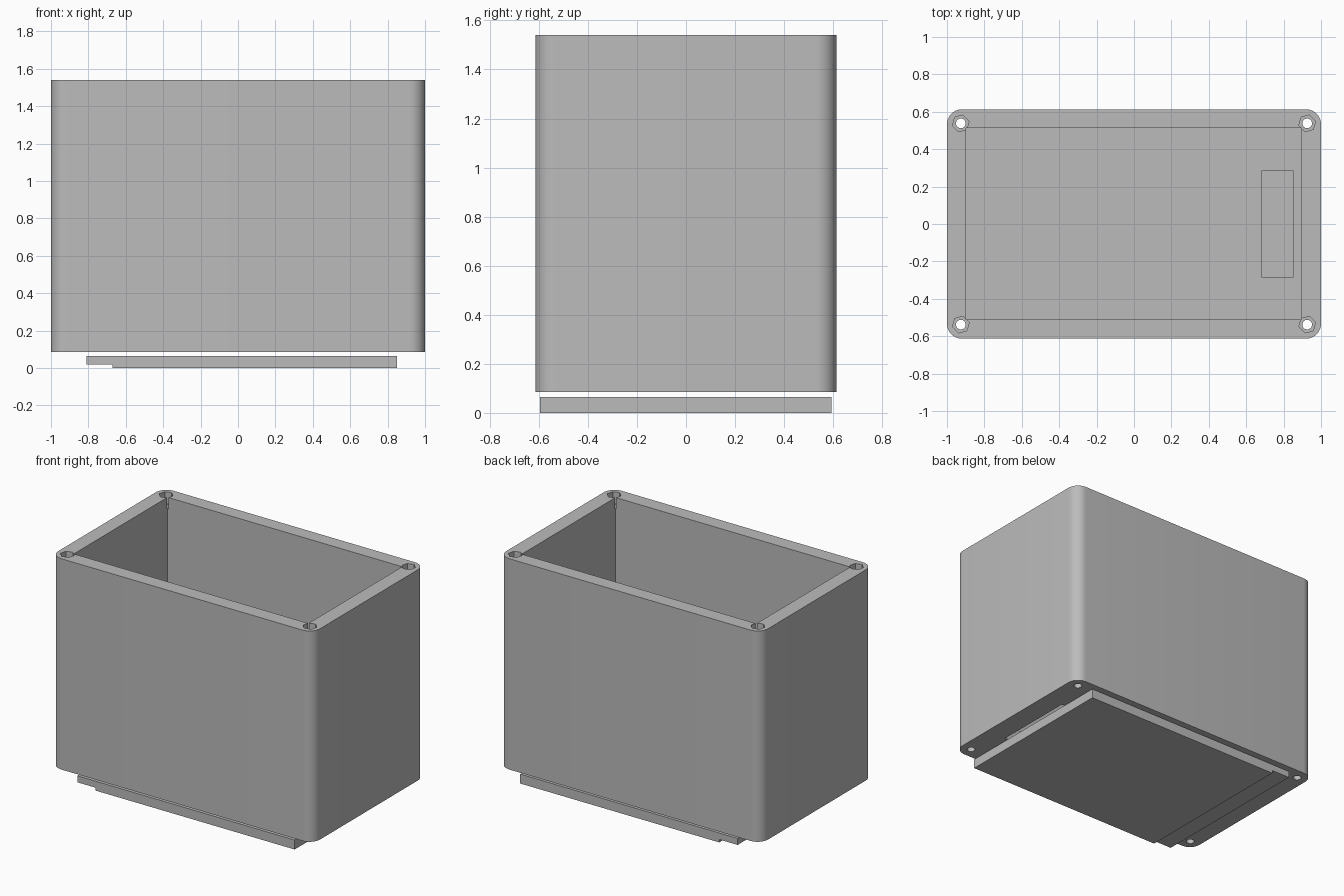
import bpy, bmesh, math

if "Cube" in bpy.data.objects:
    bpy.data.objects.remove(bpy.data.objects["Cube"], do_unlink=True)

grey = bpy.data.materials.new("plain grey")
grey.use_nodes = True
COLOUR = (0.5, 0.5, 0.5, 1)
grey.diffuse_color = COLOUR
grey.node_tree.nodes["Principled BSDF"].inputs["Base Color"].default_value = COLOUR

BOTTOM, TOP = 0.085, 1.54
HALF_X, HALF_Y, RADIUS = 1.0, 0.613, 0.08


def prism(name, outline, depth):
    """Extrude a closed outline of 3D points along a vector."""
    bm = bmesh.new()
    face = bm.faces.new([bm.verts.new(p) for p in outline])
    extruded = bmesh.ops.extrude_face_region(bm, geom=[face])["geom"]
    moved = [v for v in extruded if isinstance(v, bmesh.types.BMVert)]
    bmesh.ops.translate(bm, verts=moved, vec=depth)
    bmesh.ops.recalc_face_normals(bm, faces=bm.faces)
    mesh = bpy.data.meshes.new(name)
    bm.to_mesh(mesh)
    bm.free()
    mesh.materials.append(grey)
    obj = bpy.data.objects.new(name, mesh)
    bpy.context.collection.objects.link(obj)
    return obj


def block(name, x0, x1, y0, y1, z0, z1):
    corners = [(x0, y0, z0), (x1, y0, z0), (x1, y1, z0), (x0, y1, z0)]
    return prism(name, corners, (0, 0, z1 - z0))


def column(name, x, y, radius, sides, turn, z0, z1):
    ring = [(x + radius * math.cos(turn + math.tau * i / sides),
             y + radius * math.sin(turn + math.tau * i / sides), z0)
            for i in range(sides)]
    return prism(name, ring, (0, 0, z1 - z0))


def cut(target, cutter):
    cutter.hide_render = True
    mod = target.modifiers.new("cut", "BOOLEAN")
    mod.operation, mod.solver, mod.object = "DIFFERENCE", "EXACT", cutter
    bpy.context.view_layer.objects.active = target
    bpy.ops.object.modifier_apply(modifier=mod.name)
    bpy.data.objects.remove(cutter, do_unlink=True)


# Box body with rounded vertical corners
outline = []
STEPS = 10
for quarter, (sx, sy) in enumerate([(1, 1), (-1, 1), (-1, -1), (1, -1)]):
    for i in range(STEPS + 1):
        a = math.pi / 2 * (quarter + i / STEPS)
        outline.append((sx * (HALF_X - RADIUS) + RADIUS * math.cos(a),
                        sy * (HALF_Y - RADIUS) + RADIUS * math.sin(a), BOTTOM))
body = prism("box_body", outline, (0, 0, TOP - BOTTOM))

# Open cavity and the slot through its floor
cut(body, block("cavity_cutter", -0.897, 0.895, -0.51, 0.513, BOTTOM + 0.1, TOP + 0.1))
cut(body, block("slot_cutter", 0.685, 0.85, -0.285, 0.285, 0, 0.4))

# Corner screw holes with hexagonal nut pockets at the rim
for sx in (-1, 1):
    for sy in (-1, 1):
        x, y = sx * 0.926, sy * 0.538
        cut(body, column("hole_cutter", x, y, 0.026, 24, 0, 0, TOP + 0.1))
        cut(body, column("nut_cutter", x, y, 0.046, 6, math.radians(15),
                         TOP - 0.08, TOP + 0.1))

# Base plate with a stepped end
profile = [(-0.81, 0.065), (-0.81, 0.02), (-0.67, 0.02),
           (-0.67, 0), (0.85, 0), (0.85, 0.065)]
prism("base_plate", [(x, -0.596, z) for x, z in profile], (0, 1.19, 0))

# Smooth the rounded corners, keep the edges sharp
bpy.ops.object.select_all(action="DESELECT")
body.select_set(True)
bpy.context.view_layer.objects.active = body
bpy.ops.object.shade_smooth_by_angle(angle=math.radians(30))
